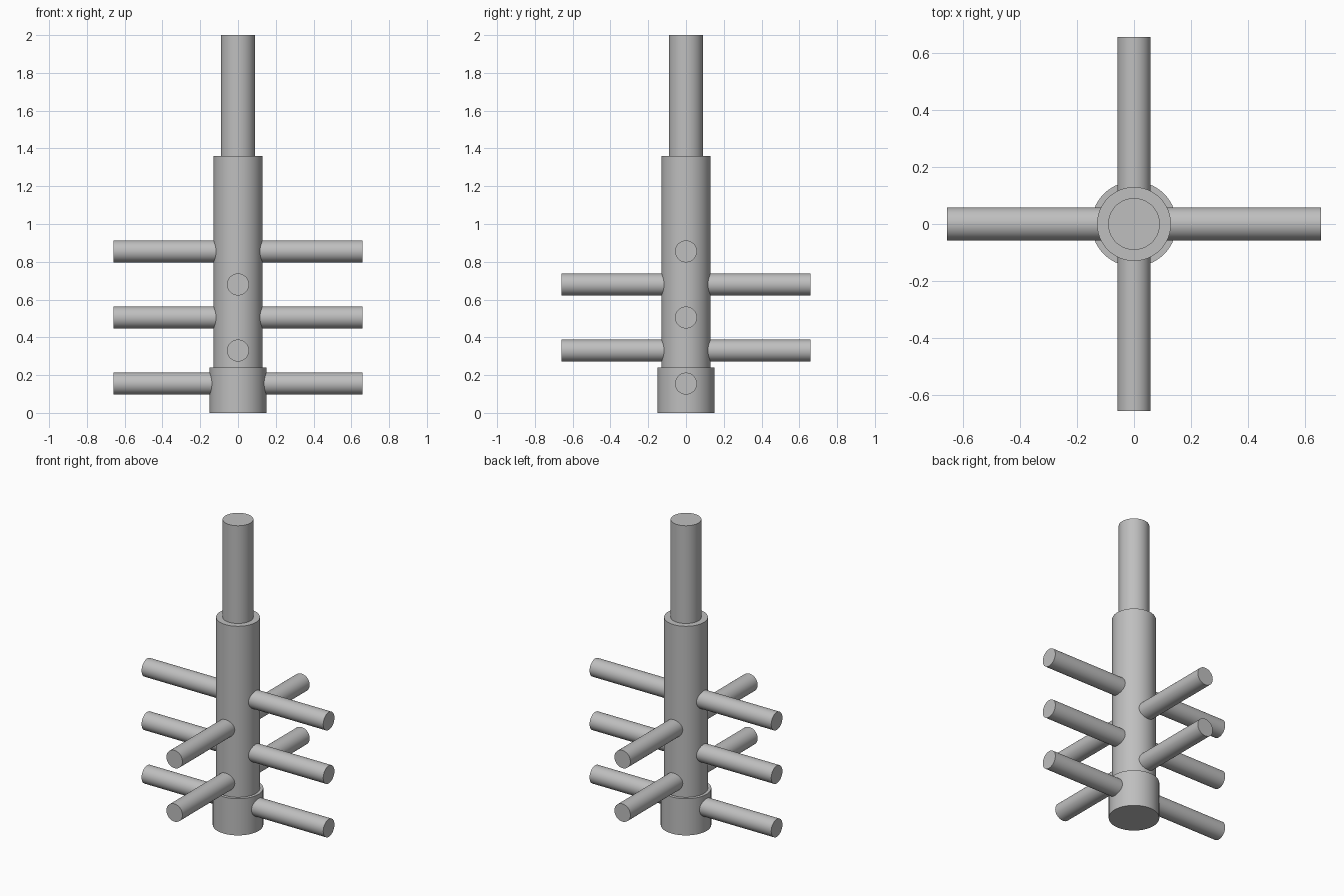
import bpy
import math

cube = bpy.data.objects.get("Cube")
if cube:
    bpy.data.objects.remove(cube, do_unlink=True)

# One plain metal colour
GREY = (0.52, 0.52, 0.52, 1.0)
metal = bpy.data.materials.new("grey_metal")
metal.use_nodes = True
metal.diffuse_color = GREY
metal.node_tree.nodes["Principled BSDF"].inputs["Base Color"].default_value = GREY


def cylinder(name, radius, length, center, rotation=(0, 0, 0)):
    bpy.ops.mesh.primitive_cylinder_add(
        vertices=96, radius=radius, depth=length, location=center, rotation=rotation)
    obj = bpy.context.object
    obj.name = name
    obj.data.materials.append(metal)
    bpy.ops.object.shade_smooth_by_angle(angle=math.radians(30))
    return obj


# Stepped shaft: wide collar, main body, narrow shank
for name, radius, bottom, top in (
        ("base_collar", 0.15, 0.0, 0.24),
        ("main_shaft", 0.13, 0.24, 1.36),
        ("top_shank", 0.091, 1.36, 2.0)):
    cylinder(name, radius, top - bottom, (0, 0, (bottom + top) / 2))

# Cross rods through the shaft, alternating direction as they rise
ROD_RADIUS, ROD_LENGTH = 0.058, 1.316
FIRST_HEIGHT, SPACING = 0.155, 0.175
for i in range(5):
    along_x = i % 2 == 0
    turn = (0, math.pi / 2, 0) if along_x else (math.pi / 2, 0, 0)
    name = ("side_rod_" if along_x else "front_back_rod_") + str(i + 1)
    cylinder(name, ROD_RADIUS, ROD_LENGTH, (0, 0, FIRST_HEIGHT + i * SPACING), turn)
